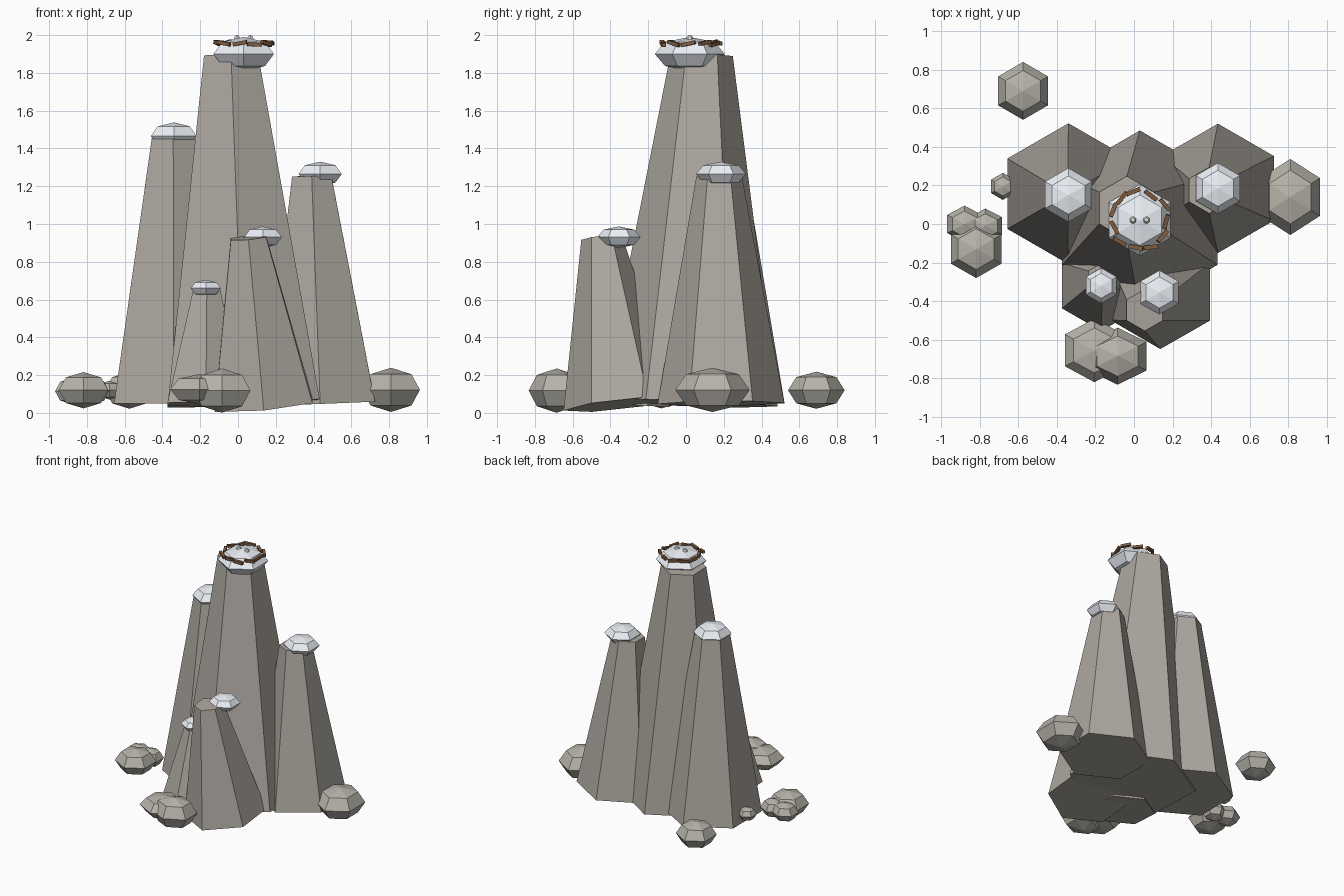
import bpy, bmesh, math, random
from mathutils import Vector, Matrix

if "Cube" in bpy.data.objects:
    bpy.data.objects.remove(bpy.data.objects["Cube"])

random.seed(4)

def material(name, rgb):
    m = bpy.data.materials.new(name)
    m.diffuse_color = (*rgb, 1)
    m.use_nodes = True
    m.node_tree.nodes["Principled BSDF"].inputs["Base Color"].default_value = m.diffuse_color
    return m

ROCK = material("rock", (0.42, 0.39, 0.35))
STONE = material("stone", (0.47, 0.45, 0.40))
SNOW = material("snow", (0.84, 0.88, 0.93))
TWIG = material("twig", (0.22, 0.11, 0.05))
EGG = material("egg", (0.85, 0.82, 0.74))

def finish(name, bm, mat):
    mesh = bpy.data.meshes.new(name)
    bm.to_mesh(mesh)
    bm.free()
    mesh.materials.append(mat)
    ob = bpy.data.objects.new(name, mesh)
    bpy.context.collection.objects.link(ob)
    return ob

def spire(name, base, top, r1, r2):
    """Six-sided tapered column leaning from base centre to top centre."""
    base, top = Vector(base), Vector(top)
    axis = top - base
    rot = Vector((0, 0, 1)).rotation_difference(axis).to_matrix().to_4x4()
    bm = bmesh.new()
    bmesh.ops.create_cone(bm, cap_ends=True, segments=6, radius1=r1, radius2=r2,
                          depth=axis.length,
                          matrix=Matrix.Translation((base + top) / 2) @ rot)
    finish(name, bm, ROCK)

def lump(name, loc, scale, mat, seg=6, rings=4):
    """Flattened faceted ball with corners along y."""
    bm = bmesh.new()
    bmesh.ops.create_uvsphere(bm, u_segments=seg, v_segments=rings, radius=1,
                              matrix=Matrix.LocRotScale(Vector(loc), None, Vector(scale)))
    finish(name, bm, mat)

# Rock spires
spire("main_spire", (0.03, 0.02, 0.05), (-0.037, 0.083, 1.895), 0.465, 0.165)
spire("left_spire", (-0.34, 0.157, 0.05), (-0.343, 0.155, 1.46), 0.365, 0.13)
spire("right_spire", (0.435, 0.185, 0.05), (0.39, 0.175, 1.255), 0.335, 0.12)
spire("front_spire", (0.135, -0.35, 0.045), (0.055, -0.447, 0.928), 0.30, 0.108)
spire("small_spire", (-0.17, -0.32, 0.045), (-0.165, -0.285, 0.65), 0.235, 0.083)

# Snow caps
for name, loc, r, h in [
    ("main", (0.03, 0.02, 1.9), 0.185, 0.09),
    ("left", (-0.34, 0.15, 1.465), 0.14, 0.073),
    ("right", (0.435, 0.185, 1.265), 0.132, 0.065),
    ("front", (0.132, -0.355, 0.93), 0.115, 0.057),
    ("small", (-0.17, -0.32, 0.66), 0.092, 0.044),
]:
    lump(name + "_snow_cap", loc, (r, r, h), SNOW)

# Boulders around the foot
for i, (loc, scale) in enumerate([
    ((0.81, 0.14, 0.122), (0.177, 0.197, 0.117)),
    ((-0.575, 0.69, 0.12), (0.149, 0.15, 0.098)),
    ((-0.818, -0.13, 0.12), (0.152, 0.15, 0.096)),
    ((-0.878, 0.0, 0.115), (0.104, 0.095, 0.07)),
    ((-0.77, -0.01, 0.115), (0.1, 0.09, 0.07)),
    ((-0.68, 0.195, 0.12), (0.07, 0.07, 0.05)),
    ((-0.205, -0.655, 0.125), (0.177, 0.165, 0.08)),
    ((-0.085, -0.685, 0.118), (0.174, 0.148, 0.117)),
]):
    lump(f"boulder_{i + 1}", loc, scale, STONE)

# Nest of twigs on the highest cap
for i in range(11):
    a = math.tau * i / 11 + random.uniform(-0.1, 0.1)
    r = random.uniform(0.135, 0.155)
    loc = Matrix.Translation((0.03 + r * math.cos(a), 0.02 + r * math.sin(a),
                              1.956 + random.uniform(-0.006, 0.006)))
    turn = Matrix.Rotation(a + math.pi / 2 + random.uniform(-0.3, 0.3), 4, 'Z')
    tilt = Matrix.Rotation(random.uniform(-0.25, 0.25), 4, 'Y')
    bm = bmesh.new()
    bmesh.ops.create_cube(bm, size=1, matrix=loc @ turn @ tilt @ Matrix.Diagonal((0.075, 0.022, 0.02, 1)))
    finish(f"nest_twig_{i + 1}", bm, TWIG)

# Two eggs
for side, x in (("left", -0.005), ("right", 0.065)):
    lump(side + "_egg", (x, 0.02, 1.977), (0.02, 0.02, 0.023), EGG, 6, 5)
